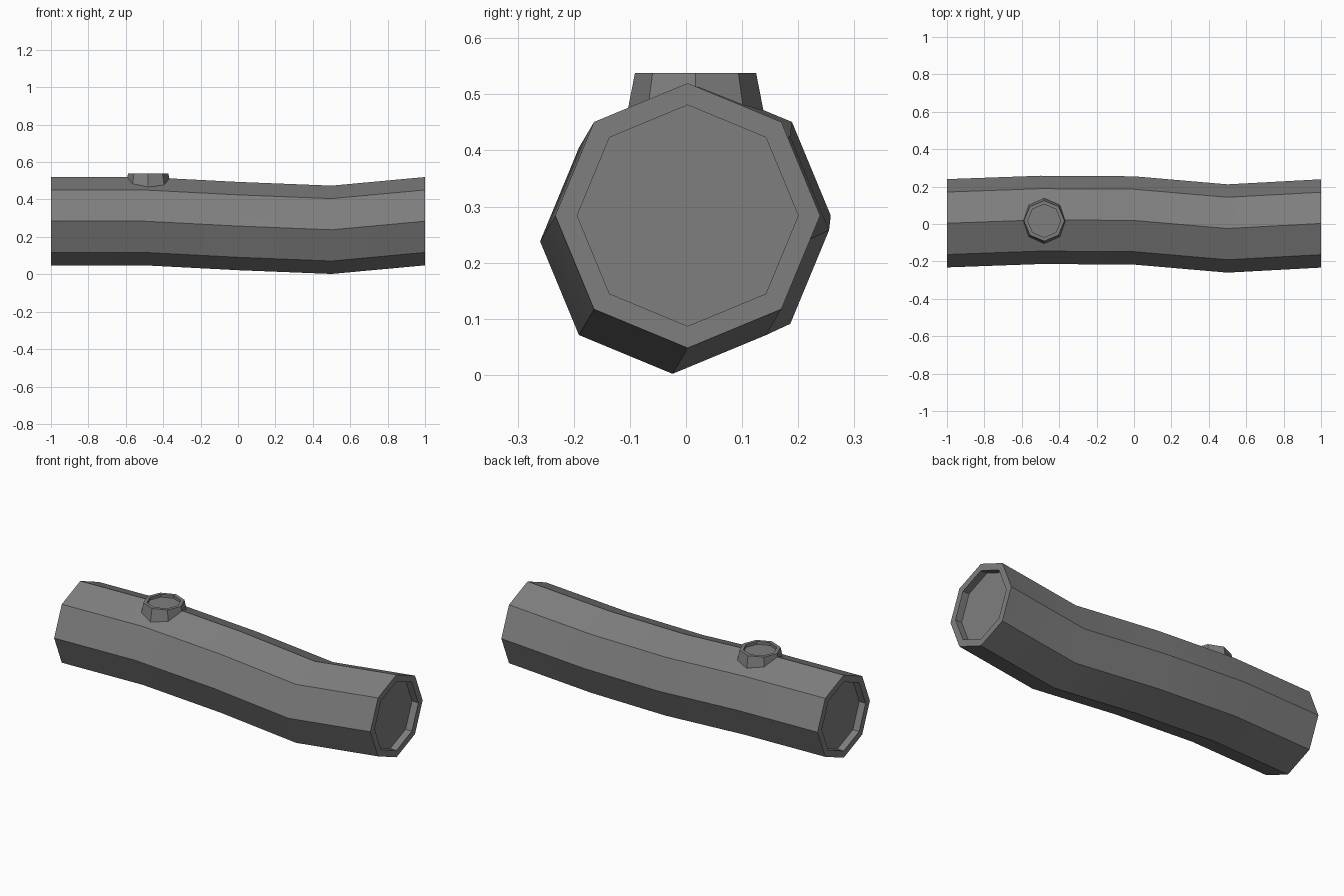
import bpy, bmesh, math
from mathutils import Vector

cube = bpy.data.objects.get("Cube")
if cube:
    bpy.data.objects.remove(cube, do_unlink=True)

SIDES = 8

grey = bpy.data.materials.new("bark_grey")
grey.use_nodes = True
colour = (0.21, 0.21, 0.21, 1)
grey.diffuse_color = colour
grey.node_tree.nodes["Principled BSDF"].inputs["Base Color"].default_value = colour


def loft(name, rings, u, v):
    """Skin (centre, radius) octagons spanned by u and v, capping both ends."""
    bm = bmesh.new()
    loops = []
    for centre, radius in rings:
        loop = []
        for i in range(SIDES):
            a = math.tau * i / SIDES
            offset = Vector(u) * math.cos(a) + Vector(v) * math.sin(a)
            loop.append(bm.verts.new(Vector(centre) + radius * offset))
        loops.append(loop)
    for a, b in zip(loops, loops[1:]):
        for i in range(SIDES):
            j = (i + 1) % SIDES
            bm.faces.new((a[i], a[j], b[j], b[i]))
    bm.faces.new(loops[0][::-1])
    bm.faces.new(loops[-1])
    bmesh.ops.recalc_face_normals(bm, faces=bm.faces)
    mesh = bpy.data.meshes.new(name)
    bm.to_mesh(mesh)
    bm.free()
    mesh.materials.append(grey)
    obj = bpy.data.objects.new(name, mesh)
    bpy.context.collection.objects.link(obj)
    # smooth along the gentle bends, crisp along the corners
    bpy.ops.object.select_all(action='DESELECT')
    obj.select_set(True)
    bpy.context.view_layer.objects.active = obj
    bpy.ops.object.shade_smooth_by_angle(angle=math.radians(30))
    return obj


# Bent log with a recessed face inside a rim at each end
R, RIM, DEPTH = 0.236, 0.197, 0.04
path = [(-1, 0.004, 0.284), (-0.5, 0.022, 0.284), (0, 0.019, 0.258),
        (0.5, -0.024, 0.238), (1, 0.003, 0.284)]


def end_recess(centre, inward):
    floor = Vector(centre) + Vector((inward * DEPTH, 0, 0))
    return [(floor, RIM), (centre, RIM)]


log_rings = end_recess(path[0], 1)
log_rings += [(p, R) for p in path]
log_rings += end_recess(path[-1], -1)[::-1]
loft("log", log_rings, (0, 1, 0), (0, 0, 1))

# Short hollow branch stub on top
KX, KY, TOP = -0.48, 0.017, 0.538
stub_rings = [((KX, KY, 0.42), 0.131), ((KX, KY, TOP), 0.108),
              ((KX, KY, TOP), 0.088), ((KX, KY, TOP - 0.016), 0.088)]
loft("branch_stub", stub_rings, (1, 0, 0), (0, 1, 0))
